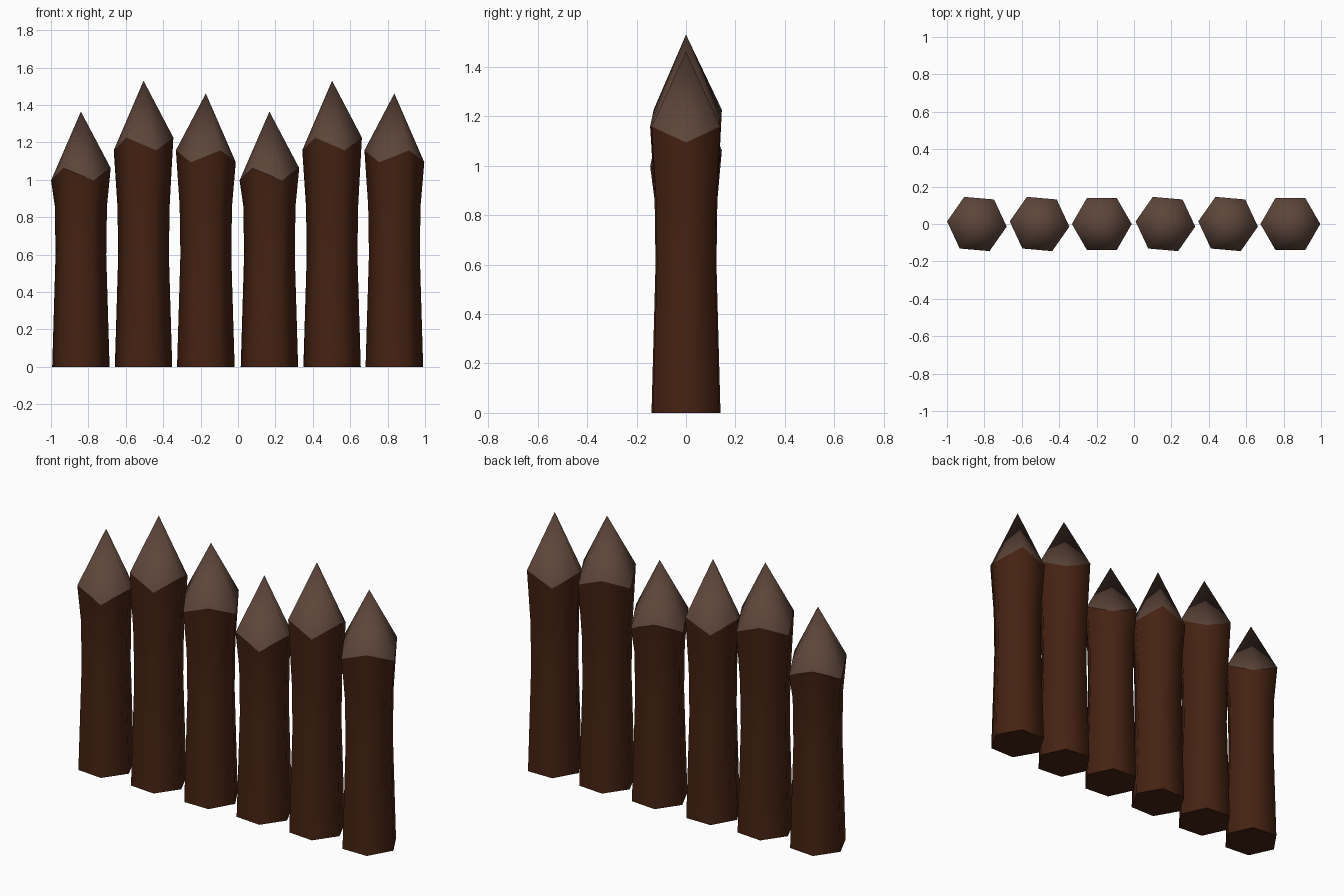
import bpy, bmesh
from math import cos, sin, pi, radians

if "Cube" in bpy.data.objects:
    bpy.data.objects.remove(bpy.data.objects["Cube"])


def material(name, rgb):
    m = bpy.data.materials.new(name)
    m.diffuse_color = (*rgb, 1)
    m.use_nodes = True
    m.node_tree.nodes["Principled BSDF"].inputs["Base Color"].default_value = m.diffuse_color
    return m


bark = material("dark_bark", (0.06, 0.016, 0.006))
cut_wood = material("cut_wood", (0.11, 0.06, 0.042))


def ring(bm, x, r, z, rot, zigzag=0.0):
    """Hexagon ring; zigzag raises and lowers alternate corners."""
    return [bm.verts.new((x + r * cos(rot + i * pi / 3),
                          r * sin(rot + i * pi / 3),
                          z + (zigzag if i % 2 == 0 else -zigzag)))
            for i in range(6)]


def finish(bm, name, mat):
    bmesh.ops.recalc_face_normals(bm, faces=bm.faces)
    mesh = bpy.data.meshes.new(name)
    bm.to_mesh(mesh)
    bm.free()
    mesh.materials.append(mat)
    ob = bpy.data.objects.new(name, mesh)
    bpy.context.collection.objects.link(ob)
    bpy.ops.object.select_all(action='DESELECT')
    ob.select_set(True)
    bpy.context.view_layer.objects.active = ob
    bpy.ops.object.shade_smooth_by_angle(angle=radians(80))


def stake(n, x, rim, tip, rot, zigzag):
    # Shaft: waisted hexagonal log, flaring to a zigzag rim
    bm = bmesh.new()
    rings = [ring(bm, x, r, z, rot) for r, z in
             ((0.154, 0), (0.136, 0.6), (0.14, 0.86))]
    rings.append(ring(bm, x, 0.16, rim, rot, zigzag))
    bm.faces.new(rings[0])
    for a, b in zip(rings, rings[1:]):
        for i in range(6):
            j = (i + 1) % 6
            bm.faces.new((a[i], a[j], b[j], b[i]))
    finish(bm, f"stake_shaft_{n}", bark)

    # Sharpened point
    bm = bmesh.new()
    rim_verts = ring(bm, x, 0.16, rim, rot, zigzag)
    apex = bm.verts.new((x, 0, tip))
    for i in range(6):
        bm.faces.new((rim_verts[i], rim_verts[(i + 1) % 6], apex))
    finish(bm, f"stake_point_{n}", cut_wood)


# Three stake variants, repeated twice along x
variants = [(-0.84, 1.03, 1.365, radians(-5), 0.033),
            (-0.505, 1.192, 1.53, radians(-5), 0.034),
            (-0.172, 1.126, 1.462, 0, -0.032)]
for k in range(2):
    for v, (x, rim, tip, rot, zz) in enumerate(variants):
        stake(k * 3 + v + 1, x + k * 1.008, rim, tip, rot, zz)
